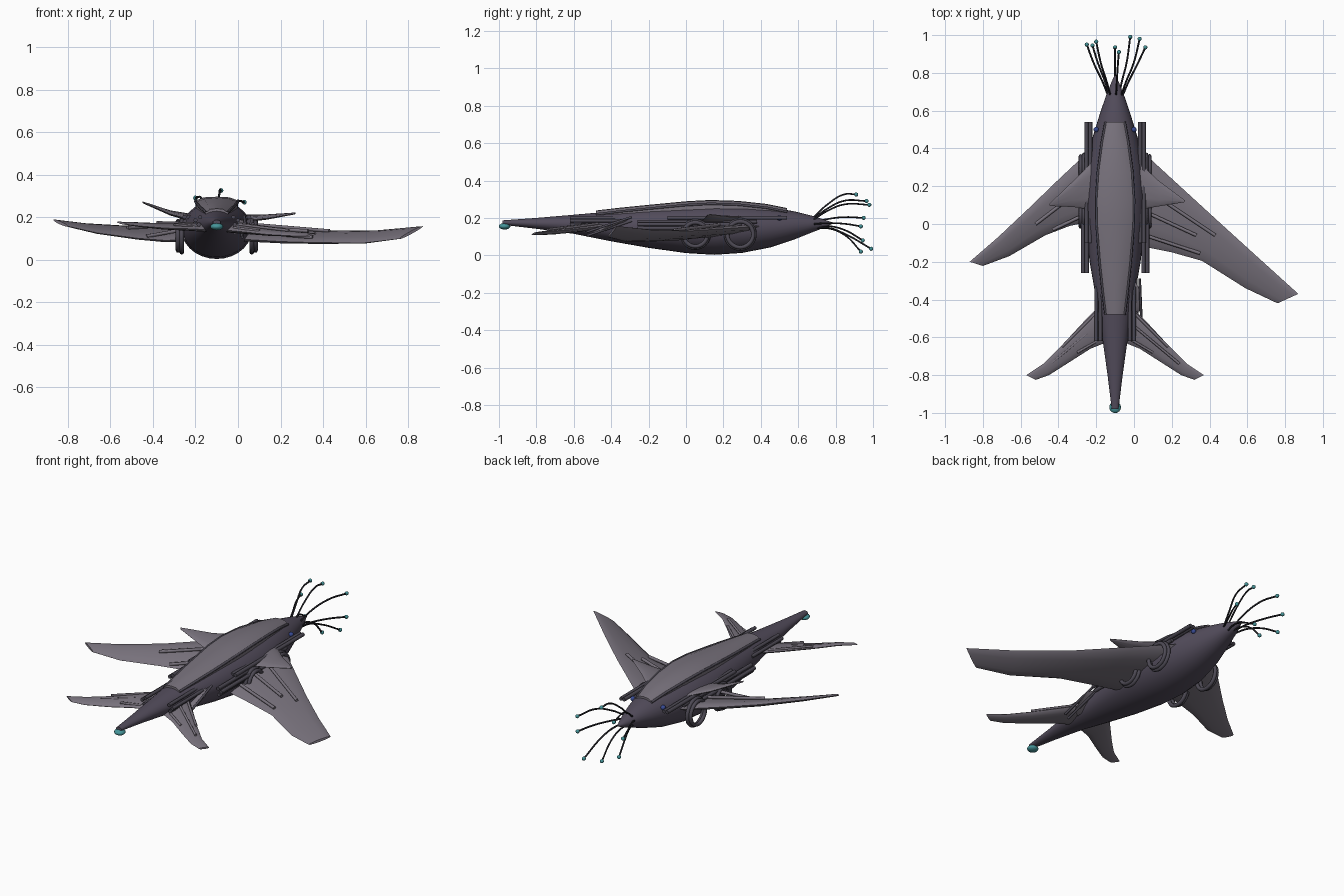
import bpy, bmesh, math
from mathutils import Vector

if "Cube" in bpy.data.objects:
    bpy.data.objects.remove(bpy.data.objects["Cube"])

CX = -0.1  # centre line of the body


def material(name, rgb):
    m = bpy.data.materials.new(name)
    m.diffuse_color = (*rgb, 1)
    m.use_nodes = True
    m.node_tree.nodes["Principled BSDF"].inputs["Base Color"].default_value = m.diffuse_color
    return m


HULL = material("dark_hull", (0.085, 0.072, 0.105))
SKIN = material("wing_skin", (0.19, 0.17, 0.205))
TRIM = material("trim", (0.075, 0.068, 0.09))
CORD = material("feeler_cord", (0.015, 0.015, 0.02))
GLOW = material("teal_glow", (0.06, 0.3, 0.32))
BLUE = material("blue_eye", (0.04, 0.07, 0.3))


def loft(name, rings, mat, angle=40):
    bm = bmesh.new()
    rows = [[bm.verts.new(p) for p in r] for r in rings]
    n = len(rows[0])
    for a, b in zip(rows, rows[1:]):
        for i in range(n):
            bm.faces.new((a[i], a[(i + 1) % n], b[(i + 1) % n], b[i]))
    bm.faces.new(rows[0])
    bm.faces.new(rows[-1])
    bmesh.ops.recalc_face_normals(bm, faces=bm.faces)
    me = bpy.data.meshes.new(name)
    bm.to_mesh(me)
    bm.free()
    ob = bpy.data.objects.new(name, me)
    bpy.context.collection.objects.link(ob)
    finish(ob, name, mat, angle)
    return ob


def finish(ob, name, mat, angle=40):
    ob.name = name
    ob.data.materials.append(mat)
    bpy.ops.object.select_all(action='DESELECT')
    bpy.context.view_layer.objects.active = ob
    ob.select_set(True)
    bpy.ops.object.shade_smooth_by_angle(angle=math.radians(angle))


def wing(name, stations, thick, mat=SKIN):
    # lens-shaped section between leading and trailing edge points
    rings = []
    for k, (lead, trail) in enumerate(stations):
        a, b = Vector(lead), Vector(trail)
        t = thick * (1 - 0.75 * k / (len(stations) - 1))
        ring = []
        for i in range(12):
            ang = 2 * math.pi * i / 12
            p = a.lerp(b, 0.5 - 0.5 * math.cos(ang))
            ring.append(p + Vector((0, 0, t * math.sin(ang) * 0.5)))
        rings.append(ring)
    return loft(name, rings, mat, 50)


def tube(name, pts, r, mat, smooth=False):
    cu = bpy.data.curves.new(name, 'CURVE')
    cu.dimensions = '3D'
    cu.bevel_depth = r
    cu.bevel_resolution = 1
    cu.use_fill_caps = True
    if smooth:
        sp = cu.splines.new('BEZIER')
        sp.bezier_points.add(len(pts) - 1)
        sp.resolution_u = 6
        for bp, p in zip(sp.bezier_points, pts):
            bp.co = p
            bp.handle_left_type = bp.handle_right_type = 'AUTO'
    else:
        sp = cu.splines.new('POLY')
        sp.points.add(len(pts) - 1)
        for sp_p, p in zip(sp.points, pts):
            sp_p.co = (*p, 1)
    cu.materials.append(mat)
    ob = bpy.data.objects.new(name, cu)
    bpy.context.collection.objects.link(ob)


def ball(name, loc, scale, mat):
    bpy.ops.mesh.primitive_uv_sphere_add(segments=16, ring_count=10, radius=1, location=loc)
    ob = bpy.context.object
    ob.scale = scale
    finish(ob, name, mat)


# fuselage: y, half width, bottom, top
body = [(-0.98, .018, .163, .187), (-0.8, .04, .142, .2), (-0.6, .068, .115, .217),
        (-0.4, .1, .075, .235), (-0.2, .135, .04, .255), (0, .158, .012, .27),
        (.15, .165, .003, .277), (.3, .155, .013, .272), (.45, .122, .042, .257),
        (.58, .082, .085, .235), (.68, .048, .125, .21), (.75, .02, .152, .187), (.785, .004, .17, .176)]
loft("fuselage", [[(CX + w * math.cos(a), y, (b + t) / 2 + (t - b) / 2 * math.sin(a))
                   for a in [2 * math.pi * i / 28 for i in range(28)]] for y, w, b, t in body], HULL)

# raised back plate with edge rails
plate = [(-.48, .05, .24), (-.35, .066, .255), (-.2, .082, .27), (0, .098, .289), (.13, .1, .296),
         (.28, .09, .291), (.43, .07, .275), (.54, .05, .253)]
loft("back_plate", [[(CX + s * w, y, z + d) for s, d in
                     ((-1, -.065), (-1, -.018), (-.6, -.003), (0, 0), (.6, -.003), (1, -.018), (1, -.065))]
                    for y, w, z in plate], SKIN, 30)
for s in (-1, 1):
    tube("plate_edge_rail", [(CX + s * w * 1.0, y, z - .02) for y, w, z in plate], .007, TRIM)

# main wings, swept, right one longer than left
wing("right_wing", [((-.05, .47, .16), (-.05, -.1, .1)), ((.2, .24, .145), (.2, -.15, .085)),
                    ((.44, .02, .13), (.36, -.195, .08)), ((.66, -.18, .135), (.59, -.34, .078)),
                    ((.87, -.37, .157), (.76, -.42, .098))], .06)
wing("left_wing", [((-.15, .47, .16), (-.15, .03, .1)), ((-.4, .235, .155), (-.34, -.01, .09)),
                   ((-.55, .09, .155), (-.47, -.06, .1)), ((-.72, -.07, .167), (-.66, -.17, .125)),
                   ((-.87, -.2, .187), (-.8, -.222, .157))], .06)

# tail wings
for s, lift, name in ((1, 0, "right_tail_wing"), (-1, 1, "left_tail_wing")):
    wing(name, [((CX + s * x1, y1, z1 + lift * r), (CX + s * x2, y2, z2 + lift * r))
                for x1, y1, z1, x2, y2, z2, r in
                ((.03, -.38, .165, .03, -.62, .14, 0), (.15, -.5, .15, .13, -.66, .13, .015),
                 (.28, -.64, .135, .24, -.73, .118, .03), (.38, -.74, .127, .35, -.8, .112, .045),
                 (.47, -.8, .122, .42, -.825, .11, .055))], .04)

# pointed shoulder fins
wing("right_shoulder_fin", [((-.01, .36, .2), (-.01, .07, .18)), ((.13, .23, .206), (.14, .095, .195)),
                            ((.27, .125, .218), (.265, .115, .216))], .035)
wing("left_shoulder_fin", [((-.19, .36, .2), (-.19, .07, .18)), ((-.32, .23, .225), (-.32, .09, .215)),
                           ((-.45, .105, .27), (-.445, .095, .268))], .035)

# small folded flap on the right rear flank
wing("rear_flap", [((-.02, -.28, .2), (-.02, -.5, .12)), ((.04, -.35, .18), (.03, -.46, .13))], .025)
for d in (0, .02):
    tube("flap_rod", [(.03 - d, -.29, .205 - d), (.04 - d, -.53, .125 - d)], .007, TRIM)

# ribs lying on the wings
for a, b in (((.07, .18, .165), (.43, -.06, .135)), ((.07, .06, .15), (.33, -.06, .135)),
             ((.06, -.06, .13), (.35, -.155, .105)),
             ((-.26, .2, .165), (-.52, 0, .15)), ((-.26, .05, .14), (-.43, -.03, .11))):
    tube("wing_rib", [a, b], .009, SKIN)
for s, r in ((1, 0), (-1, .03)):
    for a, b in (((.1, -.47, .17), (.28, -.65, .145)), ((.1, -.54, .165), (.34, -.74, .137)),
                 ((.08, -.61, .15), (.2, -.68, .135))):
        tube("tail_rib", [(CX + s * a[0], a[1], a[2]), (CX + s * b[0], b[1], b[2] + r)], .007, SKIN)

for s in (-1, 1):
    # long side rails and rear rails
    for x, y0, y1, z in ((.132, -.1, .54, .2), (.152, -.1, .54, .2), (.15, -.26, .38, .18),
                         (.17, -.26, .3, .165), (.155, -.26, .3, .145)):
        tube("side_rail", [(CX + s * x, y0, z), (CX + s * x, y1, z)], .011, TRIM)
    for x, z in ((.078, .2), (.1, .185), (.085, .165)):
        tube("rear_rail", [(CX + s * x, -.62, z), (CX + s * x, -.33, z)], .01, TRIM)
    # hoops on the flanks
    for y, z, r in ((.05, .112, .072), (.29, .112, .077)):
        for dx, rr in ((.165, r), (.182, r - .008)):
            bpy.ops.mesh.primitive_torus_add(location=(CX + s * dx, y, z), rotation=(0, math.pi / 2, 0),
                                             major_radius=rr, minor_radius=.011,
                                             major_segments=32, minor_segments=8)
            finish(bpy.context.object, "flank_hoop", TRIM, 60)
    # eyes
    ball("eye", (CX + s * .1, .5, .2), (.014, .014, .014), BLUE)

# glowing tail bulb
ball("tail_bulb", (CX, -.97, .155), (.031, .031, .017), GLOW)

# feelers around the nose with glowing tips
tips = [(-.08, .91, .325), (-.2, .965, .29), (.03, .98, .27), (-.25, .95, .2),
        (.06, .935, .155), (-.22, .945, .08), (-.02, .99, .035), (-.1, .935, .02)]
for t in tips:
    dx, dz = t[0] - CX, t[2] - .17
    base = (CX + dx * .25, .68, .17 + dz * .2)
    low = (CX + dx * .45, .755, .175 + dz * (.62 if dz > 0 else .2))
    mid = (CX + dx * .75, .85, .175 + dz * (.98 if dz > 0 else .45))
    tube("feeler", [base, low, mid, t], .005, CORD, True)
    ball("feeler_tip", t, (.011, .011, .011), GLOW)
